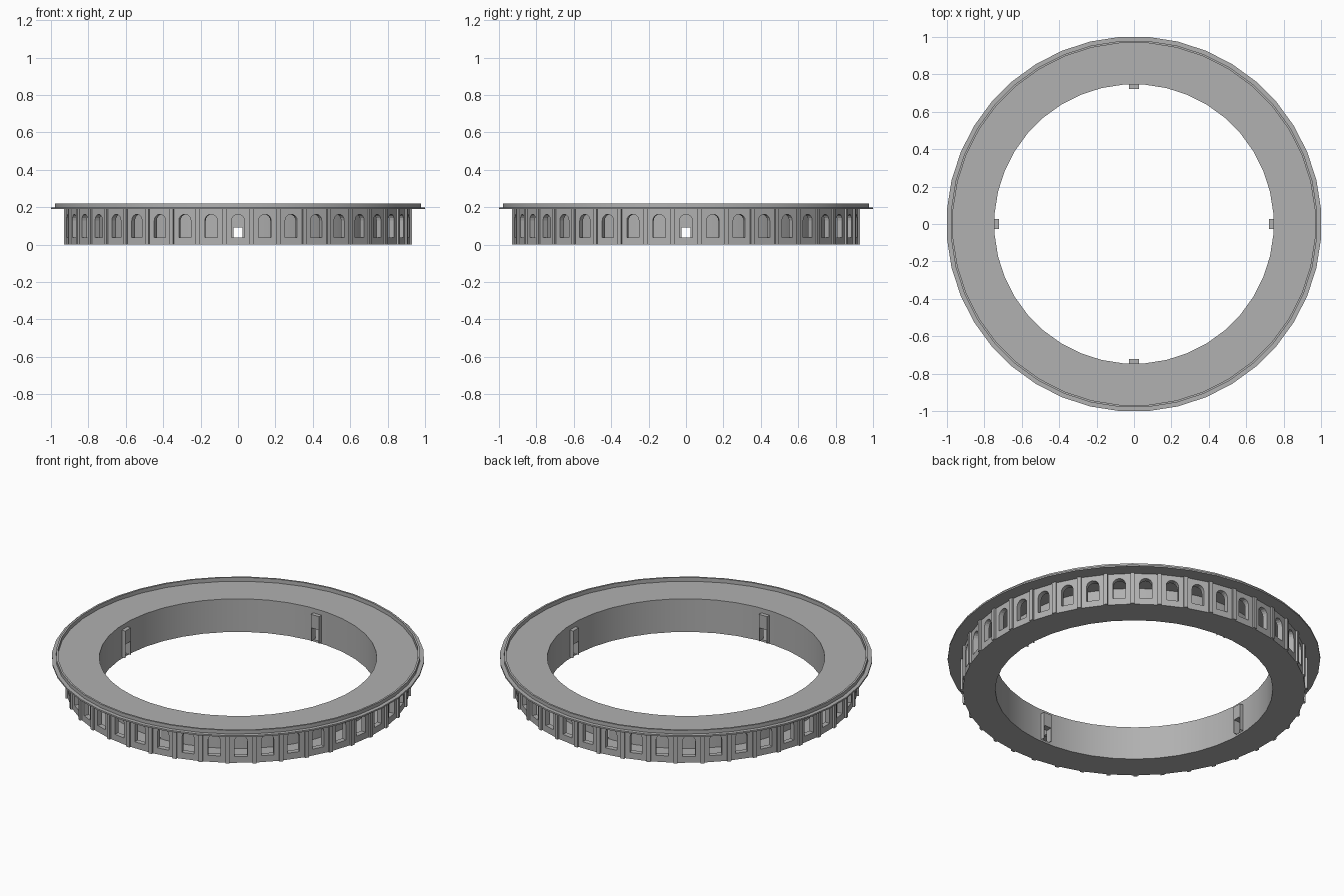
import bpy, bmesh
from math import pi, cos, sin, tan
from mathutils import Matrix, Vector

if "Cube" in bpy.data.objects:
    bpy.data.objects.remove(bpy.data.objects["Cube"])

BAYS = 40
WALL_OUT, WALL_IN, WALL_TOP = 0.92, 0.89, 0.19

stone = bpy.data.materials.new("dark_stone")
stone.diffuse_color = (0.44, 0.44, 0.44, 1)
stone.use_nodes = True
stone.node_tree.nodes["Principled BSDF"].inputs["Base Color"].default_value = stone.diffuse_color


def finish(name, bm, merge=True):
    if merge:
        bmesh.ops.remove_doubles(bm, verts=bm.verts, dist=1e-5)
    bmesh.ops.recalc_face_normals(bm, faces=bm.faces)
    me = bpy.data.meshes.new(name)
    bm.to_mesh(me)
    bm.free()
    me.materials.append(stone)
    ob = bpy.data.objects.new(name, me)
    bpy.context.collection.objects.link(ob)
    return ob


def add_box(bm, x0, x1, y0, y1, z0, z1, angle=0):
    size = Matrix.Diagonal((x1 - x0, y1 - y0, z1 - z0, 1))
    mid = Matrix.Translation(((x0 + x1) / 2, (y0 + y1) / 2, (z0 + z1) / 2))
    bmesh.ops.create_cube(bm, size=1, matrix=Matrix.Rotation(angle, 4, 'Z') @ mid @ size)


# Ring body: floor, inner wall, roof plate and raised lip as one revolved profile
profile = [(0.745, 0), (0.89, 0), (0.89, 0.01), (0.76, 0.01), (0.76, 0.19),
           (1.0, 0.19), (1.0, 0.199), (0.978, 0.199), (0.978, 0.22),
           (0.967, 0.22), (0.967, 0.197), (0.745, 0.197)]
bm = bmesh.new()
rings = []
for i in range(BAYS):
    a = 2 * pi * (i + 0.5) / BAYS
    k = 1 / cos(pi / BAYS)
    rings.append([bm.verts.new((r * k * cos(a), r * k * sin(a), z)) for r, z in profile])
for i in range(BAYS):
    p, q = rings[i], rings[(i + 1) % BAYS]
    for j in range(len(profile)):
        n = (j + 1) % len(profile)
        bm.faces.new((p[j], q[j], q[n], p[n]))
ring = finish("ring_body", bm)
bpy.context.view_layer.objects.active = ring
ring.select_set(True)
bpy.ops.object.shade_smooth_by_angle(angle=pi / 6)
ring.select_set(False)

# Doorways cut through the inner wall on the four axes
bm = bmesh.new()
for i in range(4):
    add_box(bm, -0.024, 0.024, -0.80, -0.70, 0.012, 0.09, i * pi / 2)
cutter = finish("doorway_cutter", bm)
cutter.hide_render = True
cutter.hide_viewport = True
cut = ring.modifiers.new("doorways", 'BOOLEAN')
cut.operation = 'DIFFERENCE'
cut.solver = 'EXACT'
cut.object = cutter

# Door surrounds: lintel block on two thin cheeks
bm = bmesh.new()
for i in range(4):
    a = i * pi / 2
    add_box(bm, -0.027, 0.027, -0.746, -0.722, 0.09, 0.17, a)
    for s in (-1, 1):
        x0, x1 = sorted((s * 0.024, s * 0.027))
        add_box(bm, x0, x1, -0.746, -0.722, 0.01, 0.09, a)
finish("door_surrounds", bm, merge=False)

# Arcade: flat bays, each with a round-headed opening
W, SILL, SPRING = 0.034, 0.038, 0.128
bm = bmesh.new()
opening, square = [(-W, SILL)], [(-1, 0)]
for i in range(9):
    a = pi - pi * i / 8
    m = max(abs(cos(a)), abs(sin(a)))
    opening.append((W * cos(a), SPRING + W * sin(a)))
    square.append((cos(a) / m, SPRING + (WALL_TOP - SPRING) * sin(a) / m))
opening.append((W, SILL))
square.append((1, 0))
for b in range(BAYS):
    rot = Matrix.Rotation(2 * pi * b / BAYS, 3, 'Z')

    def loop(pts, r, k=1.0):
        return [bm.verts.new(rot @ Vector((x * k, -r, z))) for x, z in pts]

    half = tan(pi / BAYS)
    of, ob_ = loop(opening, WALL_OUT), loop(opening, WALL_IN)
    sf, sb = loop(square, WALL_OUT, WALL_OUT * half), loop(square, WALL_IN, WALL_IN * half)
    n = len(opening)
    for i in range(n):
        j = (i + 1) % n
        bm.faces.new((of[i], of[j], sf[j], sf[i]))
        bm.faces.new((ob_[j], ob_[i], sb[i], sb[j]))
        bm.faces.new((of[j], of[i], ob_[i], ob_[j]))
    bm.faces.new((sf[-1], sf[0], sb[0], sb[-1]))
finish("arcade_wall", bm)

# Pilasters on the corners between bays
bm = bmesh.new()
for b in range(BAYS):
    add_box(bm, -0.011, 0.011, -0.933, -0.915, 0, WALL_TOP, 2 * pi * (b + 0.5) / BAYS)
finish("pilasters", bm, merge=False)
